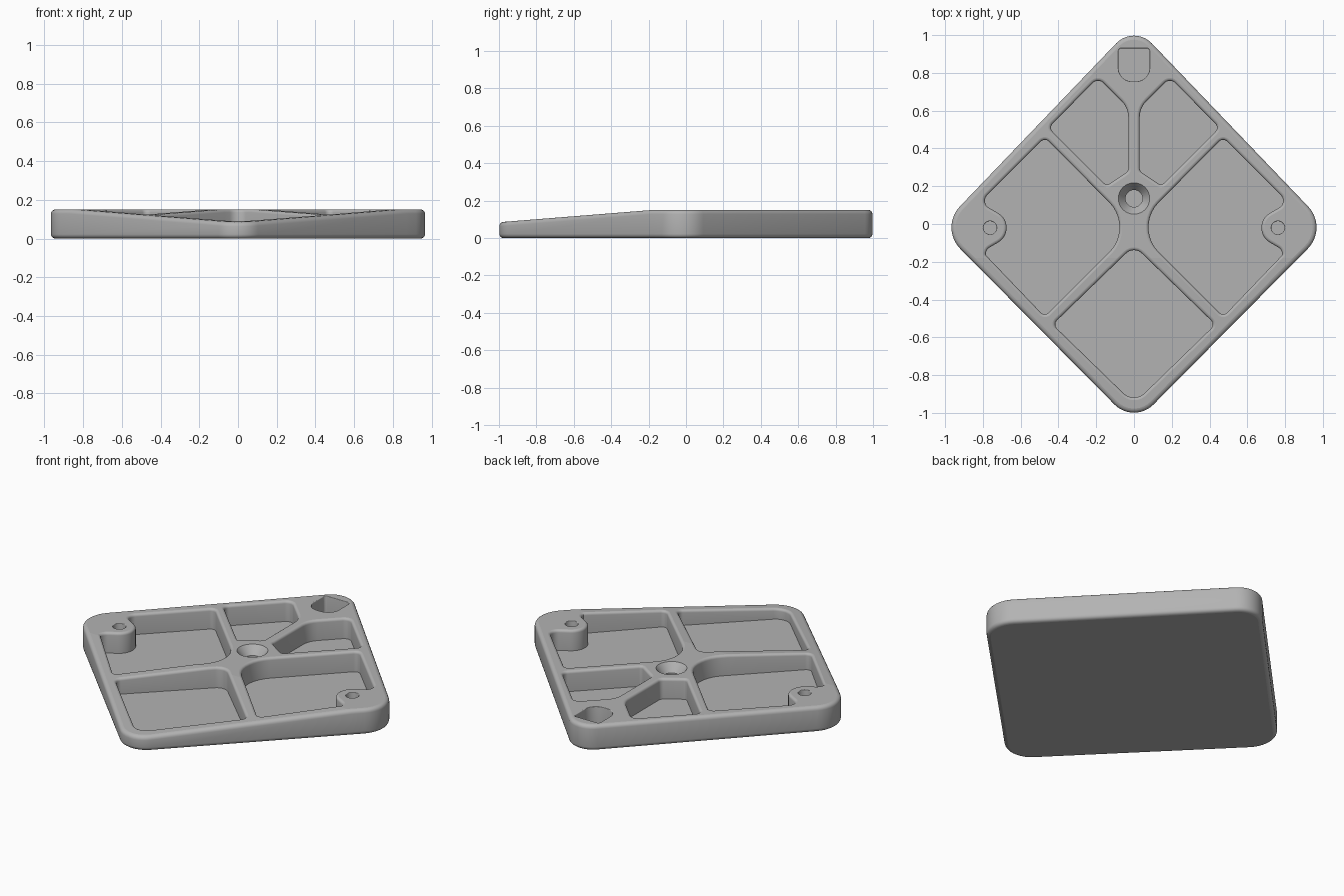
import bpy, bmesh, math
from mathutils import Vector, Matrix

if "Cube" in bpy.data.objects:
    bpy.data.objects.remove(bpy.data.objects["Cube"])

TOP, CREASE, SLOPE = 0.15, -0.18, 0.08   # flat top, then a slope down to the front
FLOOR = 0.03


def top_z(y):
    return TOP + SLOPE * min(0, y - CREASE)


def rounded(corners, mirror=1):
    """Outline with rounded corners: list of (point, outward normal)."""
    pts = [(Vector((x * mirror, y)), r) for x, y, r in corners]
    area = sum(a[0].x * b[0].y - b[0].x * a[0].y
               for a, b in zip(pts, pts[1:] + pts[:1]))
    if area < 0:
        pts.reverse()
    out = []
    for i, (p, r) in enumerate(pts):
        d1 = (p - pts[i - 1][0]).normalized()
        d2 = (pts[(i + 1) % len(pts)][0] - p).normalized()
        turn = math.atan2(d1.x * d2.y - d1.y * d2.x, d1.dot(d2))
        s = math.copysign(1, turn)
        n1 = Vector((d1.y, -d1.x))
        centre = p - d1 * r * math.tan(abs(turn) / 2) - n1 * r * s
        steps = max(4, int(abs(turn) / 0.16))
        for k in range(steps + 1):
            n = Matrix.Rotation(turn * k / steps, 2) @ n1
            out.append((centre + n * r * s, n))
    return with_crease(out)


def with_crease(outline):
    """Add a point wherever the outline crosses the crease of the top."""
    kept = [(p, n) for p, n in outline if abs(p.y - CREASE) > 0.012]
    out = []
    for (p, n), (q, m) in zip(kept, kept[1:] + kept[:1]):
        out.append((p, n))
        if (p.y - CREASE) * (q.y - CREASE) < 0:
            hit = p.lerp(q, (CREASE - p.y) / (q.y - p.y))
            hit.y = CREASE
            out.append((hit, Vector((1 / (n + m).normalized().x, 0))))
    return out


def circle(x, y, r, count=40):
    dirs = [Vector((math.cos(a), math.sin(a)))
            for a in (math.tau * k / count for k in range(count))]
    return [(Vector((x, y)) + d * r, d) for d in dirs]


bm = bmesh.new()
rims = []


def loft(outline, rings):
    """Skin rings of (offset, follows_top, height); cap the first, keep the last as a rim."""
    loops = []
    for off, follow, dz in rings:
        ring = []
        for p, n in outline:
            q = p + n * off
            ring.append(bm.verts.new((q.x, q.y, dz + (top_z(q.y) if follow else 0))))
        loops.append(ring)
    for a, b in zip(loops, loops[1:]):
        for i in range(len(a)):
            j = (i + 1) % len(a)
            bm.faces.new((a[i], a[j], b[j], b[i])).smooth = True
    bm.faces.new(loops[0])
    rims.append(loops[-1])


def quarter(b, steps=4):
    return [(b * math.sin(t), b * math.cos(t))
            for t in (math.pi / 2 * k / steps for k in range(steps + 1))]


# Outer wall and underside with rounded edges
B = 0.022
lower = [(c - B, False, B - s) for s, c in quarter(B)][::-1]
upper = [(c - B, True, s - B) for s, c in quarter(B)]
loft(rounded([(0, 1.055, 0.13), (-1.03, -0.02, 0.16),
              (0, -1.06, 0.145), (1.03, -0.02, 0.16)]), lower + upper)

# Pockets and holes, each with a rounded rim
front_pocket = [(0, -0.115, 0.06), (-0.43, -0.532, 0.03),
                (0, -0.95, 0.08), (0.43, -0.532, 0.03)]
side_pocket = [(0.472, 0.458, 0.03), (0.0, -0.018, 0.186), (0.472, -0.49, 0.03),
               (0.811, -0.151, 0.042), (0.585, -0.02, 0.09), (0.816, 0.114, 0.042)]
back_pocket = [(0.19, 0.775, 0.04), (0.03, 0.615, 0.12), (0.03, 0.28, 0.03),
               (0.145, 0.203, 0.02), (0.452, 0.51, 0.03)]
corner_pocket = [(-0.082, 0.93, 0.015), (-0.082, 0.755, 0.07),
                 (0.082, 0.755, 0.07), (0.082, 0.93, 0.015)]


def pocket_rings(b):
    return [(0, False, FLOOR)] + [(b - c, True, s - b) for s, c in quarter(b)]


loft(rounded(front_pocket), pocket_rings(0.015))
for side in (1, -1):
    loft(rounded(side_pocket, side), pocket_rings(0.015))
    loft(rounded(back_pocket, side), pocket_rings(0.015))
    loft(circle(side * 0.762, -0.02, 0.035), pocket_rings(0.004))
loft(rounded(corner_pocket), pocket_rings(0.004))

# Countersunk centre hole
loft(circle(0, 0.135, 0.045), [(0, False, FLOOR), (0, True, -0.05),
                               (0.028, True, -0.012), (0.038, True, 0)])

# Top surface: join the rims along the crease, then fill the flat and sloped parts
rim_edges = [bm.edges.get((a, b)) for rim in rims for a, b in zip(rim, rim[1:] + rim[:1])]
on_crease = sorted((v for rim in rims for v in rim if abs(v.co.y - CREASE) < 1e-5),
                   key=lambda v: v.co.x)
crease_edges = [bm.edges.new(pair) for pair in zip(on_crease[::2], on_crease[1::2])]
for sloped in (False, True):
    part = [e for e in rim_edges
            if (e.verts[0].co.y + e.verts[1].co.y < 2 * CREASE) == sloped]
    bmesh.ops.triangle_fill(bm, edges=part + crease_edges, normal=(0, 0, 1))

# Keep real corners sharp and fillets smooth
bmesh.ops.recalc_face_normals(bm, faces=bm.faces)
for e in bm.edges:
    e.smooth = e.calc_face_angle(0) < math.radians(32)

# Colour
grey = bpy.data.materials.new("plain_grey")
grey.use_nodes = True
colour = (0.45, 0.45, 0.45, 1)
grey.diffuse_color = colour
grey.node_tree.nodes["Principled BSDF"].inputs["Base Color"].default_value = colour

mesh = bpy.data.meshes.new("tray_plate")
bm.to_mesh(mesh)
bm.free()
mesh.materials.append(grey)
plate = bpy.data.objects.new("tray_plate", mesh)
bpy.context.collection.objects.link(plate)
